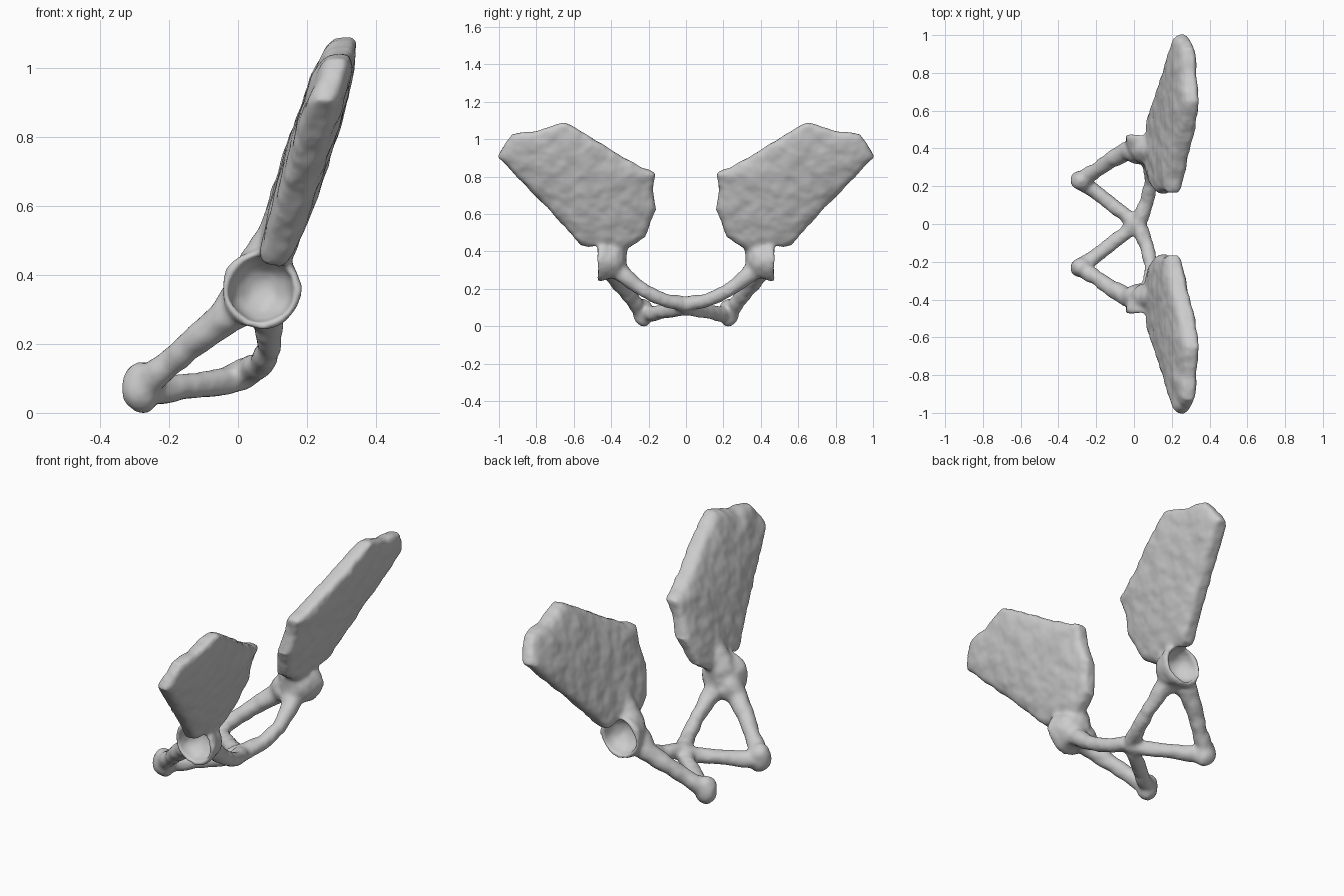
import bpy, bmesh, math
from mathutils import Vector, noise

if "Cube" in bpy.data.objects:
    bpy.data.objects.remove(bpy.data.objects["Cube"])

bone = bpy.data.materials.new("bone_grey")
bone.use_nodes = True
GREY = (0.6, 0.6, 0.6, 1)
bone.diffuse_color = GREY
bone.node_tree.nodes["Principled BSDF"].inputs["Base Color"].default_value = GREY


def loft(bm, rings):
    """Skin a closed solid through rings of points."""
    rows = [[bm.verts.new(p) for p in ring] for ring in rings]
    n = len(rows[0])
    for a, b in zip(rows, rows[1:]):
        for i in range(n):
            j = (i + 1) % n
            bm.faces.new((a[i], a[j], b[j], b[i]))
    bm.faces.new(rows[0][::-1])
    bm.faces.new(rows[-1])


def circle(centre, direction, radius, n=20):
    q = Vector(direction).to_track_quat('Z', 'Y')
    return [Vector(centre) + q @ Vector((radius * math.cos(2 * math.pi * i / n),
                                         radius * math.sin(2 * math.pi * i / n), 0))
            for i in range(n)]


def strut(bm, path):
    """Tapered tube through (x, y, z, radius) points."""
    pts = [Vector(p[:3]) for p in path]
    rings = []
    for i, p in enumerate(path):
        d = pts[min(i + 1, len(pts) - 1)] - pts[max(i - 1, 0)]
        rings.append(circle(pts[i], d, p[3]))
    loft(bm, rings)


def ball(bm, centre, radius, stretch=(1, 1, 1)):
    new = bmesh.ops.create_icosphere(bm, subdivisions=3, radius=radius)["verts"]
    for v in new:
        v.co = Vector([a * s for a, s in zip(v.co, stretch)]) + Vector(centre)


def new_object(name, bm):
    bmesh.ops.recalc_face_normals(bm, faces=bm.faces)
    mesh = bpy.data.meshes.new(name)
    bm.to_mesh(mesh)
    bm.free()
    ob = bpy.data.objects.new(name, mesh)
    bpy.context.collection.objects.link(ob)
    mesh.materials.append(bone)
    return ob


bm = bmesh.new()

# Broad wing plate: outline in (y, z), leaning outwards, thicker in the middle
outline = [(.165, .82), (.28, .88), (.40, .945), (.53, 1.03), (.65, 1.095), (.80, 1.05),
           (.93, 1.035), (1.005, .91), (.90, .80), (.80, .70), (.68, .57), (.56, .44),
           (.44, .41), (.33, .41), (.22, .48), (.19, .56), (.16, .63), (.18, .72)]
cy, cz = .52, .76
profile = [(.05, .067), (.3, .066), (.6, .061), (.8, .054), (.94, .043), (1, .026)]
rings = []
for scale, offset in profile + [(s, -h) for s, h in reversed(profile)]:
    ring = []
    for y, z in outline:
        y, z = cy + (y - cy) * scale, cz + (z - cz) * scale
        x = .155 + .31 * (z - .6) + .05 * (min(y, .5) - .5)
        ring.append((x + offset, y, z))
    rings.append(ring)
loft(bm, rings)

# Neck and socket body
strut(bm, [(.115, .38, .58, .035), (.09, .385, .48, .062), (.065, .395, .40, .085)])
socket = (.068, .362)
loft(bm, [circle((socket[0], y, socket[1]), (0, 1, 0), r, 32)
          for y, r in ((.32, .04), (.335, .07), (.365, .093), (.40, .104), (.45, .115), (.472, .113))])

# Rear strut, knob, lower strut and front strut
strut(bm, [(.02, .38, .33, .07), (-.04, .385, .28, .052), (-.12, .34, .215, .043),
           (-.20, .285, .15, .04), (-.28, .235, .08, .045)])
ball(bm, (-.28, .228, .078), .058, (1, .95, 1.3))
strut(bm, [(-.29, .225, .07, .045), (-.21, .175, .072, .04), (-.11, .095, .085, .036),
           (-.03, .035, .10, .042), (.02, -.01, .115, .045)])
strut(bm, [(.07, .385, .32, .06), (.09, .31, .26, .044), (.088, .22, .19, .036),
           (.07, .12, .148, .038), (.035, .04, .13, .042), (.015, -.01, .12, .042)])
base = new_object("pelvis_base", bm)

# Hidden cutter hollows both sockets
bm = bmesh.new()
for side in (-1, 1):
    ball(bm, (socket[0], side * .475, socket[1]), .094, (1, 1.1, 1))
cutter = new_object("socket_cutter", bm)
cutter.hide_render = True
cutter.hide_set(True)

# Mirror, fuse, hollow and soften
mirror = base.modifiers.new("mirror", 'MIRROR')
mirror.use_axis = (False, True, False)
mirror.use_mirror_merge = False
fuse = base.modifiers.new("fuse", 'REMESH')
fuse.mode = 'VOXEL'
fuse.voxel_size = .01
cut = base.modifiers.new("hollow", 'BOOLEAN')
cut.operation = 'DIFFERENCE'
cut.object = cutter
refuse = base.modifiers.new("refuse", 'REMESH')
refuse.mode = 'VOXEL'
refuse.voxel_size = .01
soften = base.modifiers.new("soften", 'SMOOTH')
soften.iterations = 6
graph = bpy.context.evaluated_depsgraph_get()
mesh = bpy.data.meshes.new_from_object(base.evaluated_get(graph))
bpy.data.objects.remove(base)

# Lumpy natural surface, the same on both sides
shifts = []
for v in mesh.vertices:
    p = Vector((v.co.x, abs(v.co.y), v.co.z))
    shifts.append(v.normal * (.006 * noise.noise(p * 14) + .002 * noise.noise(p * 28)))
for v, s in zip(mesh.vertices, shifts):
    v.co += s
low = min(v.co.z for v in mesh.vertices)
for v in mesh.vertices:
    v.co.z -= low
mesh.materials.clear()
mesh.materials.append(bone)
pelvis = bpy.data.objects.new("pelvis", mesh)
bpy.context.collection.objects.link(pelvis)
bpy.context.view_layer.objects.active = pelvis
pelvis.select_set(True)
bpy.ops.object.shade_smooth()
